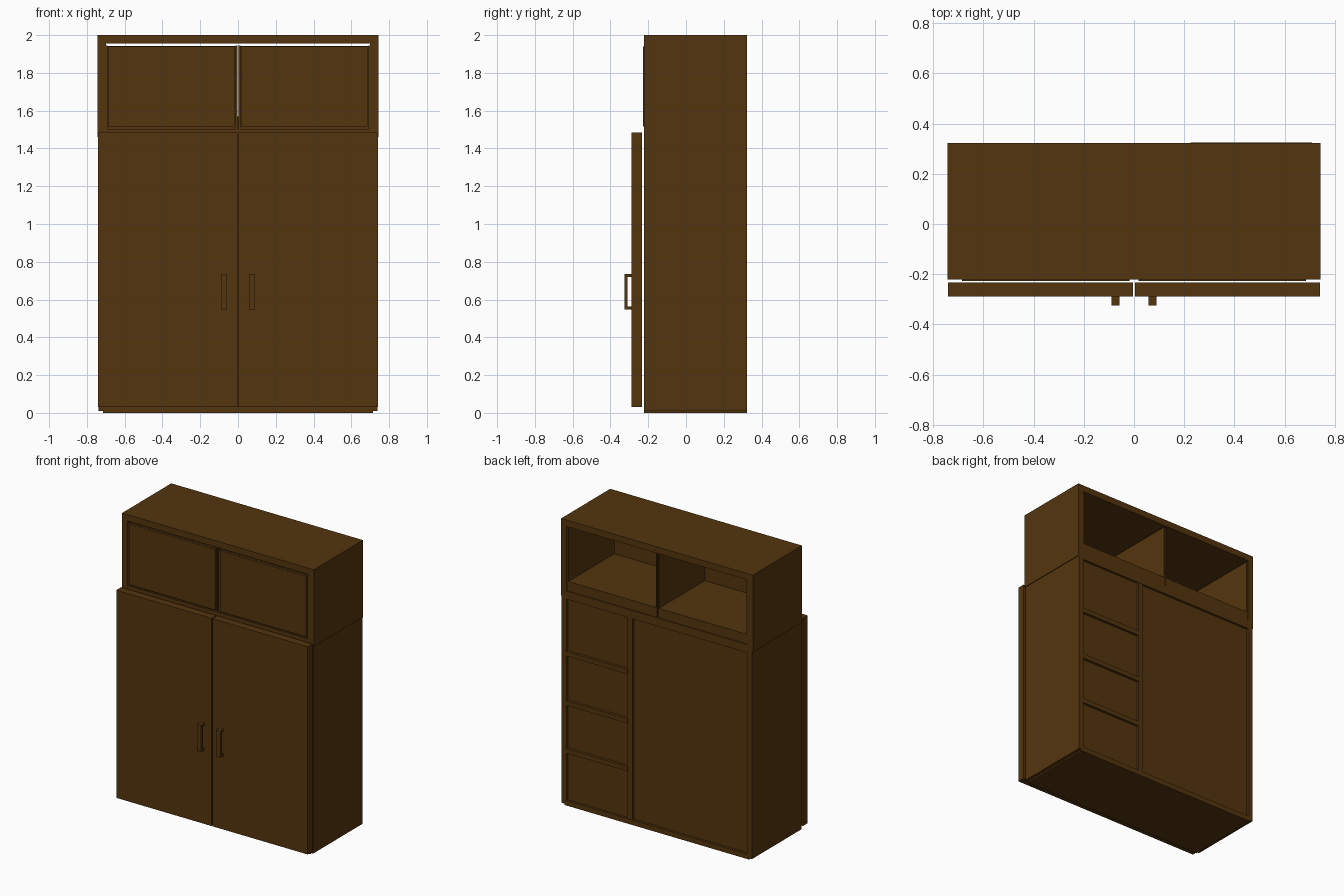
import bpy, bmesh

wood = bpy.data.materials.new("dark_brown_wood")
wood.diffuse_color = (0.088, 0.036, 0.0045, 1)


def build(name, boxes):
    """One object from boxes given as (x0, x1, y0, y1, z0, z1)."""
    bm = bmesh.new()
    for x0, x1, y0, y1, z0, z1 in boxes:
        vs = bmesh.ops.create_cube(bm, size=1)["verts"]
        for v in vs:
            v.co.x = x0 if v.co.x < 0 else x1
            v.co.y = y0 if v.co.y < 0 else y1
            v.co.z = z0 if v.co.z < 0 else z1
    me = bpy.data.meshes.new(name)
    bm.to_mesh(me)
    bm.free()
    me.materials.append(wood)
    ob = bpy.data.objects.new(name, me)
    bpy.context.collection.objects.link(ob)
    return ob


def mirrored(name, boxes):
    """The same boxes as a left and a right object."""
    build(name + "_right", boxes)
    build(name + "_left", [(-b[1], -b[0], *b[2:]) for b in boxes])


F, B = -0.222, 0.322          # front and back of the carcass

# Lower carcass
mirrored("lower_side", [(0.70, 0.738, F, B, 0.01, 1.47)])
build("bottom_panel", [(-0.715, 0.715, F, B, 0.0, 0.035)])
build("lower_top_panel", [(-0.70, 0.70, F, B, 1.445, 1.488)])
build("back_panel", [(-0.705, 0.705, 0.295, 0.306, 0.02, 1.46)])
build("lower_divider", [(0.19, 0.232, F + 0.02, B - 0.002, 0.03, 1.45)])

# Shelves in the right-hand bay
for i, z in enumerate((0.40, 0.735, 1.08)):
    build(f"shelf_{i + 1}", [(0.225, 0.71, F + 0.02, B + 0.002, z - 0.032, z)])

# Upper cabinet shell, open at the back
build("upper_top", [(-0.743, 0.743, F, B, 1.955, 2.0)])
mirrored("upper_side", [(0.70, 0.743, F, B, 1.46, 1.955)])
build("upper_base", [(-0.70, 0.70, F, B, 1.488, 1.503)])

# Two open-topped upper compartments with inset fronts
mirrored("upper_compartment", [
    (0.003, 0.70, F + 0.02, B - 0.006, 1.503, 1.57),
    (0.003, 0.012, F + 0.004, B - 0.006, 1.503, 1.945),
    (0.690, 0.70, F + 0.004, B - 0.006, 1.503, 1.945),
    (0.010, 0.692, F + 0.012, F + 0.03, 1.503, 1.943),
])
mirrored("upper_front", [(0.018, 0.685, F - 0.005, F + 0.015, 1.516, 1.941)])
build("centre_rail", [(-0.01, 0.01, F + 0.03, 0.2, 1.50, 1.568)])

# Doors
mirrored("door", [(0.003, 0.742, -0.288, -0.234, 0.03, 1.485)])

# U-shaped handles
mirrored("handle", [
    (0.058, 0.09, -0.325, -0.309, 0.548, 0.735),
    (0.058, 0.09, -0.310, -0.285, 0.548, 0.563),
    (0.058, 0.09, -0.310, -0.285, 0.720, 0.735),
])
